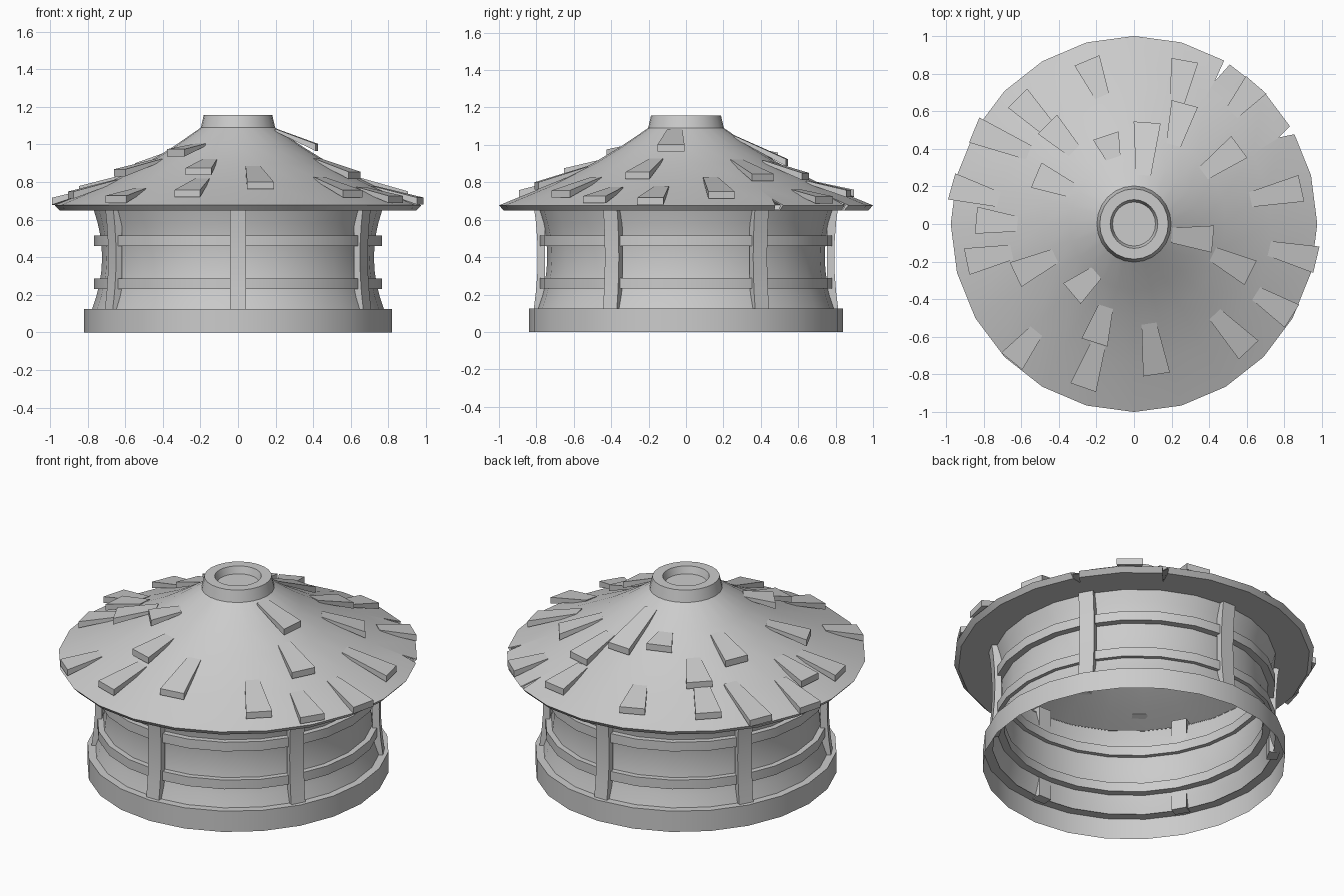
import bpy, bmesh, math
from mathutils import Vector

old = bpy.data.objects.get("Cube")
if old:
    bpy.data.objects.remove(old, do_unlink=True)

OVAL = 0.975   # the plan is slightly narrower across x
SIDES = 24

grey = bpy.data.materials.new("plain grey")
grey.use_nodes = True
grey.diffuse_color = (0.6, 0.6, 0.6, 1)
grey.node_tree.nodes["Principled BSDF"].inputs["Base Color"].default_value = (0.6, 0.6, 0.6, 1)


def finish(name, bm, smooth=True):
    bmesh.ops.recalc_face_normals(bm, faces=bm.faces)
    mesh = bpy.data.meshes.new(name)
    bm.to_mesh(mesh)
    bm.free()
    mesh.materials.append(grey)
    obj = bpy.data.objects.new(name, mesh)
    bpy.context.collection.objects.link(obj)
    bpy.ops.object.select_all(action='DESELECT')
    obj.select_set(True)
    bpy.context.view_layer.objects.active = obj
    if smooth:
        bpy.ops.object.shade_smooth_by_angle(angle=math.radians(30))
    return obj


def revolve(bm, profile, closed=False):
    """Turn an (r, z) profile about z."""
    rows = []
    for i in range(SIDES):
        a = math.tau * i / SIDES
        rows.append([bm.verts.new((r * math.cos(a) * OVAL, r * math.sin(a), z))
                     for r, z in profile])
    n = len(profile)
    for i in range(SIDES):
        p, q = rows[i - 1], rows[i]
        for j in range(n if closed else n - 1):
            k = (j + 1) % n
            bm.faces.new((p[j], q[j], q[k], p[k]))


def prism(bm, bottom, top):
    """Join two matching polygons into a solid."""
    lo = [bm.verts.new(p) for p in bottom]
    hi = [bm.verts.new(p) for p in top]
    bm.faces.new(lo)
    bm.faces.new(hi)
    for i in range(len(lo)):
        k = (i + 1) % len(lo)
        bm.faces.new((lo[i], lo[k], hi[k], hi[i]))


# Base ring, open underneath
bm = bmesh.new()
revolve(bm, [(0.84, 0), (0.84, 0.125), (0.785, 0.125)])
finish("base_ring", bm)

# Waisted wall
bm = bmesh.new()
heights = [0.125 + 0.527 * i / 8 for i in range(9)]
revolve(bm, [(0.742 + 0.052 * ((z - 0.4) / 0.27) ** 2, z) for z in heights])
finish("wall", bm)

# Two rails around the wall
for label, z in (("lower", 0.232), ("upper", 0.46)):
    bm = bmesh.new()
    revolve(bm, [(0.72, z), (0.785, z), (0.785, z + 0.055), (0.72, z + 0.055)], closed=True)
    finish(f"{label}_rail", bm)

# Six posts, slightly hollowed on the outside
for i in range(6):
    a = math.radians(30 + 60 * i)
    out, side = Vector((math.cos(a), math.sin(a), 0)), Vector((-math.sin(a), math.cos(a), 0))
    bm = bmesh.new()
    rings = []
    for z in [0.12 + 0.56 * s / 6 for s in range(7)]:
        front = 0.793 + 0.02 * ((z - 0.4) / 0.27) ** 2
        ring = []
        for r, w in ((0.755, -1), (front, -1), (front, 1), (0.755, 1)):
            p = out * r + side * (0.043 * w)
            ring.append(bm.verts.new((p.x * OVAL, p.y, z)))
        rings.append(ring)
    for lo, hi in zip(rings, rings[1:]):
        for j in range(4):
            k = (j + 1) % 4
            bm.faces.new((lo[j], lo[k], hi[k], hi[j]))
    bm.faces.new(rings[0])
    bm.faces.new(rings[-1])
    finish(f"post_{i + 1}", bm)

# Thin flared roof with a flat, hollow eave underneath
SLOPE = [(0.18, 1.105), (0.35, 0.99), (0.5, 0.90), (0.75, 0.778), (1.0, 0.677)]
eave = [(0.975, 0.65), (0.785, 0.65), (0.785, 0.655), (0.967, 0.655), (0.98, 0.678)]
lining = [(r, z - 0.008) for r, z in reversed(SLOPE[:-1])]
bm = bmesh.new()
revolve(bm, SLOPE + eave + lining, closed=True)
roof = finish("roof", bm, smooth=False)

# Two splits cut into the eaves
bm = bmesh.new()
for tip, one, two in (((0.43, 0.76), (0.48, 0.87), (0.515, 0.855)),
                      ((0.77, 0.46), (0.83, 0.52), (0.865, 0.48))):
    tip = Vector(tip)
    plan = [tip] + [tip + (Vector(p) - tip) * 1.6 for p in (one, two)]
    prism(bm, [(p.x, p.y, 0.5) for p in plan], [(p.x, p.y, 1.0) for p in plan])
cutter = finish("split_cutter", bm, smooth=False)
cutter.hide_render = True
cut = roof.modifiers.new("splits", 'BOOLEAN')
cut.operation = 'DIFFERENCE'
cut.solver = 'EXACT'
cut.object = cutter
bpy.ops.object.select_all(action='DESELECT')
roof.select_set(True)
bpy.context.view_layer.objects.active = roof
bpy.ops.object.modifier_apply(modifier=cut.name)
bpy.data.objects.remove(cutter, do_unlink=True)
bpy.ops.object.shade_smooth_by_angle(angle=math.radians(30))

# Tapered cap ring with a sunken centre
bm = bmesh.new()
revolve(bm, [(0.203, 1.088), (0.187, 1.157), (0.13, 1.157), (0.117, 1.115)])
edge = [v for v in bm.verts if v.co.xy.length < 0.12]
bm.faces.new(sorted(edge, key=lambda v: math.atan2(v.co.y, v.co.x)))
finish("roof_cap", bm)


def roof_height(p):
    r = math.hypot(p.x / OVAL, p.y)
    for (r0, z0), (r1, z1) in zip(SLOPE, SLOPE[1:]):
        if r <= r1:
            break
    return z0 + (z1 - z0) * (r - r0) / (r1 - r0)


# Scattered shingles: outer x, y, inner x, y and extra tip lift, in hundredths
SHINGLES = [
    (-25, 87, -17, 68, 0), (27, 87, 23, 65, 0), (27, 64, 21, 42, 0), (7, 54, 5, 26, 0),
    (-15, 47, -11, 35, 1), (-62, 67, -44, 49, 0), (-46, 53, -32, 39, 0), (-85, 50, -56, 38, 0),
    (-97, 20, -72, 13, 0), (-52, 26, -33, 18, 0), (-84, 2, -62, 0, 0), (-89, -20, -65, -15, 0),
    (-63, -27, -42, -17, 2), (-33, -37, -20, -26, 3), (-65, -73, -52, -57, 0),
    (-27, -87, -19, -64, 0), (-21, -63, -15, -44, 1), (12, -80, 8, -53, 0),
    (61, -67, 43, -48, 0), (84, -49, 65, -37, 0), (97, -19, 72, -13, 0), (62, -26, 42, -16, 0),
    (42, -8, 20, -6, 2), (89, 19, 62, 13, 0), (56, 41, 37, 27, 0), (65, 74, 52, 59, 0),
]
for n, (ox, oy, ix, iy, lift) in enumerate(SHINGLES):
    outer, inner = Vector((ox, oy, 0)) / 100, Vector((ix, iy, 0)) / 100
    along = (outer - inner).normalized()
    side = Vector((-along.y, along.x, 0))
    plan = [inner - side * 0.04, outer - side * 0.072, outer + side * 0.072, inner + side * 0.04]
    zi, zo = roof_height(inner), roof_height(outer) + lift / 100
    low = [zi - 0.012, zo + 0.008, zo + 0.008, zi - 0.012]
    high = [zi + 0.002, zo + 0.046, zo + 0.046, zi + 0.002]
    bm = bmesh.new()
    prism(bm, [(p.x, p.y, z) for p, z in zip(plan, low)],
          [(p.x, p.y, z) for p, z in zip(plan, high)])
    finish(f"shingle_{n + 1}", bm, smooth=False)
